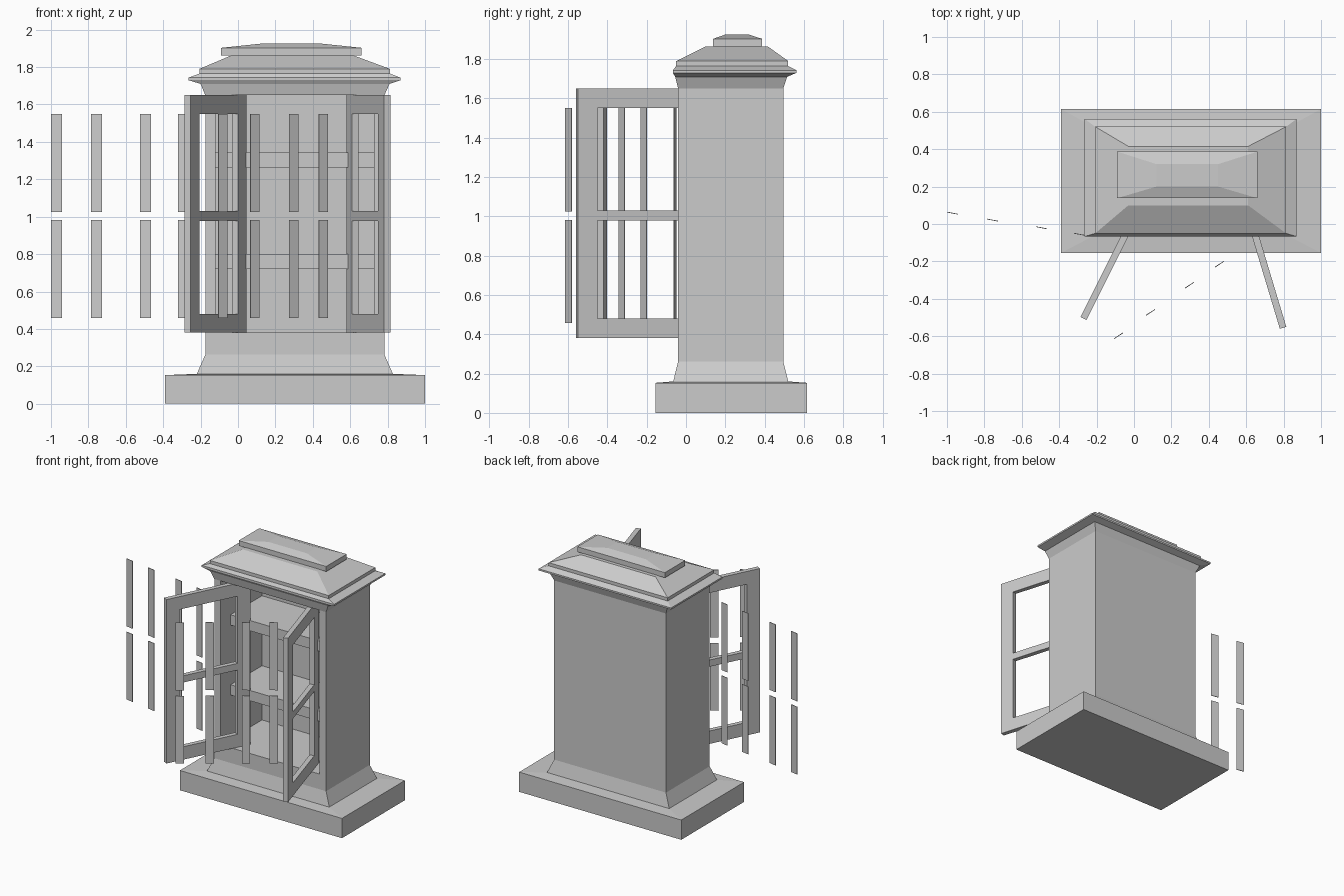
import bpy, bmesh, math
from mathutils import Matrix, Vector

if "Cube" in bpy.data.objects:
    bpy.data.objects.remove(bpy.data.objects["Cube"])


def make(name, bm):
    bmesh.ops.recalc_face_normals(bm, faces=bm.faces)
    me = bpy.data.meshes.new(name)
    bm.to_mesh(me)
    bm.free()
    ob = bpy.data.objects.new(name, me)
    bpy.context.collection.objects.link(ob)
    return ob


def add_box(bm, x0, x1, y0, y1, z0, z1):
    m = Matrix.Translation(((x0 + x1) / 2, (y0 + y1) / 2, (z0 + z1) / 2))
    m = m @ Matrix.Diagonal((x1 - x0, y1 - y0, z1 - z0, 1))
    bmesh.ops.create_cube(bm, size=1, matrix=m)


def box(name, *b):
    bm = bmesh.new()
    add_box(bm, *b)
    return make(name, bm)


def loft(name, rings):
    """Stack of rectangles (x0, x1, y0, y1, z) joined into a closed solid."""
    bm = bmesh.new()
    loops = [[bm.verts.new(p) for p in ((a, c, z), (b, c, z), (b, d, z), (a, d, z))]
             for a, b, c, d, z in rings]
    for lo, hi in zip(loops, loops[1:]):
        for i in range(4):
            j = (i + 1) % 4
            bm.faces.new((lo[i], lo[j], hi[j], hi[i]))
    bm.faces.new(loops[0][::-1])
    bm.faces.new(loops[-1])
    return make(name, bm)


# Plinth, flared foot and cabinet floor
X0, X1, Y0, Y1 = -0.175, 0.783, -0.04, 0.495
loft("plinth", [(-0.39, 1.0, -0.155, 0.615, 0), (-0.39, 1.0, -0.155, 0.615, 0.153),
                (-0.22, 0.828, -0.065, 0.52, 0.16), (X0, X1, Y0, Y1, 0.262),
                (X0, X1, Y0, Y1, 0.38)])

# Cabinet walls and shelves
IX0, IX1, IY1 = -0.12, 0.728, 0.465
box("left_wall", X0, IX0, Y0, Y1, 0.38, 1.65)
box("right_wall", IX1, X1, Y0, Y1, 0.38, 1.65)
box("back_wall", IX0, IX1, IY1, Y1, 0.38, 1.65)
for i, z in enumerate((0.72, 1.262)):
    box(f"shelf_{i}", IX0, IX1, 0.08, IY1, z, z + 0.08)

# Cornice, hipped roof and cap
loft("roof", [(X0, X1, Y0, Y1, 1.65), (-0.2, 0.81, -0.055, 0.515, 1.71),
              (-0.265, 0.87, -0.067, 0.562, 1.73), (-0.265, 0.87, -0.067, 0.562, 1.743),
              (-0.207, 0.813, -0.05, 0.52, 1.765), (-0.207, 0.813, -0.05, 0.52, 1.79),
              (-0.03, 0.61, 0.10, 0.415, 1.865)])
loft("roof_cap", [(-0.09, 0.66, 0.138, 0.387, 1.863), (-0.09, 0.66, 0.138, 0.387, 1.903),
                  (0.12, 0.45, 0.2, 0.32, 1.925)])


# Open door frames: two stiles and three rails, from outer end to inner end
def door(name, outer, inner):
    d = Vector(inner) - Vector(outer)
    w, t, s = d.length, 0.018, 0.105
    bm = bmesh.new()
    add_box(bm, 0, s, -t, t, 0.38, 1.65)
    add_box(bm, w - s, w, -t, t, 0.38, 1.65)
    for z0, z1 in ((0.38, 0.48), (0.978, 1.03), (1.55, 1.65)):
        add_box(bm, s, w - s, -t, t, z0, z1)
    ob = make(name, bm)
    ob.location = (outer[0], outer[1], 0)
    ob.rotation_euler.z = math.atan2(d.y, d.x)


door("left_door", (-0.27, -0.505), (0.03, 0.095))
door("right_door", (0.797, -0.555), (0.597, 0.11))


# Thin glazing bars, two tiers in each of two detached rows
def bars(name, centres, width, slope):
    for i, (x, y) in enumerate(centres):
        for tier, (z0, z1) in enumerate(((0.458, 0.982), (1.025, 1.55))):
            ob = box(f"{name}_{i}_{tier}", -width / 2, width / 2, -0.002, 0.002, z0, z1)
            ob.location = (x, y, 0)
            ob.rotation_euler.z = math.atan(slope)


bars("left_bar", [(-0.97, 0.058), (-0.757, 0.021), (-0.495, -0.02), (-0.292, -0.055)], 0.06, -0.19)
bars("right_bar", [(-0.082, -0.597), (0.089, -0.472), (0.297, -0.327), (0.457, -0.215)], 0.058, 0.65)
